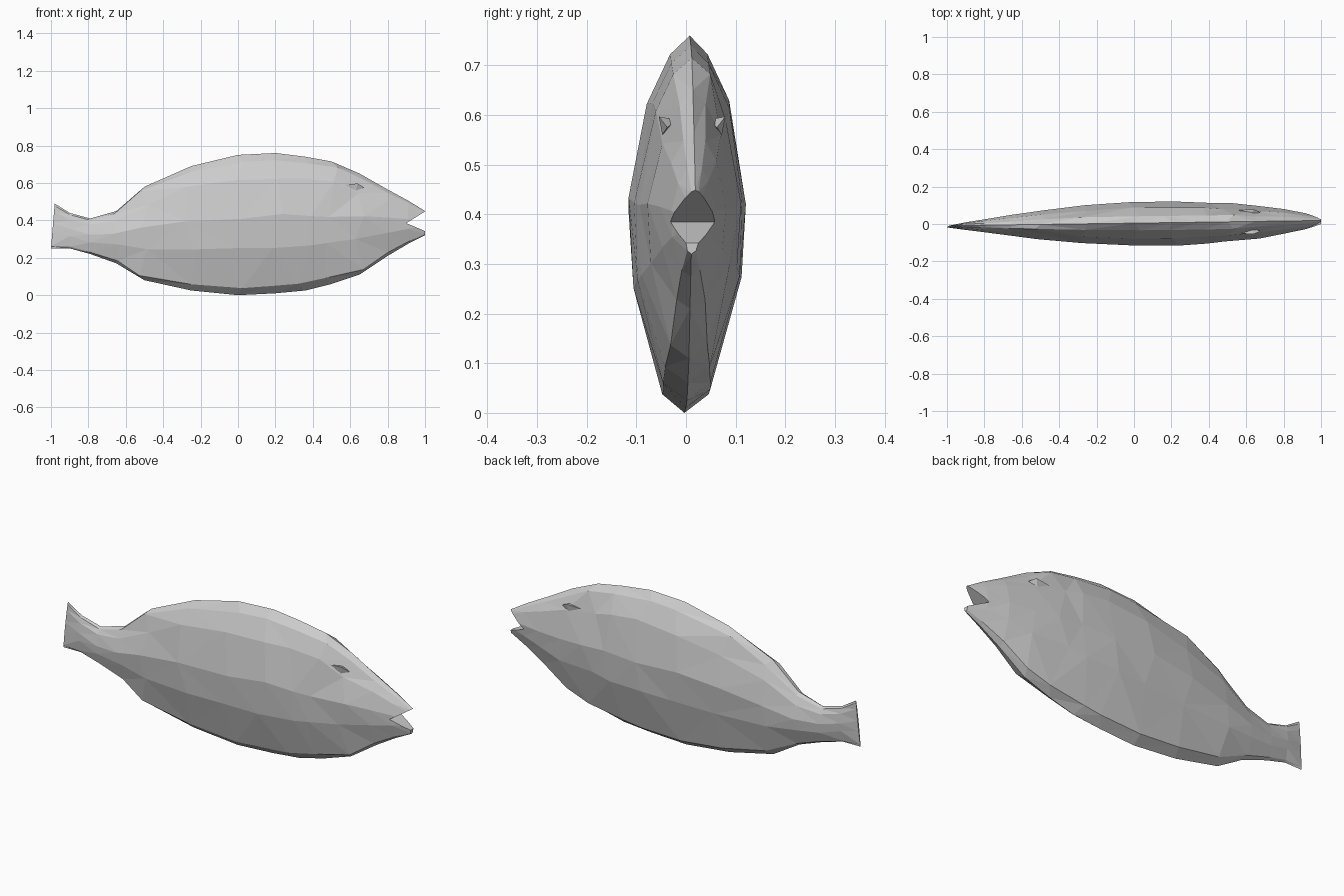
import bpy
import bmesh
import random
from mathutils import Vector

random.seed(4)
default_cube = bpy.data.objects.get("Cube")
if default_cube:
    bpy.data.objects.remove(default_cube, do_unlink=True)

grey = bpy.data.materials.new("fish grey")
grey.use_nodes = True
shade = (0.6, 0.6, 0.6, 1)
grey.diffuse_color = shade
grey.node_tree.nodes["Principled BSDF"].inputs["Base Color"].default_value = shade


def make_object(name, bm):
    bmesh.ops.recalc_face_normals(bm, faces=bm.faces)
    mesh = bpy.data.meshes.new(name)
    bm.to_mesh(mesh)
    bm.free()
    mesh.materials.append(grey)
    obj = bpy.data.objects.new(name, mesh)
    bpy.context.collection.objects.link(obj)
    return obj


def centre_line(x, fraction):
    """Slight sideways lean of the fish along its length and height."""
    return 0.014 * x + 0.008 * (fraction - 0.4)


# Body stations from tail to snout: x, belly height, back height, half width
stations = [
    (-1, .25, .49, .004), (-.9, .25, .44, .02), (-.79, .22, .41, .035),
    (-.65, .17, .45, .055), (-.5, .08, .58, .076), (-.25, .025, .69, .1),
    (0, 0, .75, .117), (.2, .01, .76, .117), (.36, .025, .74, .11),
    (.5, .06, .715, .102), (.65, .11, .65, .085), (.8, .21, .565, .066),
    (.91, .275, .505, .044), (1, .32, .45, .02),
]

# Half of the cross-section: height fraction and width fraction
half_ring = [(.05, .42), (.34, .91), (.56, 1), (.82, .7), (.95, .34)]


def ring_points(station):
    x, low, high, width = station
    outline = [(0, 0)] + half_ring + [(1, 0)]
    outline += [(f, -w) for f, w in reversed(half_ring)]
    points = []
    for fraction, w in outline:
        # Irregular facets on the flanks, a true outline on back and belly
        wobble = 0.12 * width if w else 0
        px = x + random.uniform(-3, 3) * wobble * (abs(x) < .7)
        px += 0.02 * fraction * (x == -1)
        py = centre_line(x, fraction) + w * width
        py += random.uniform(-.3, .3) * wobble
        pz = low + (high - low) * fraction
        pz += random.uniform(-1, 1) * wobble * (.2 < fraction < .9)
        points.append(Vector((px, py, pz)))
    return points


bm = bmesh.new()
rings = [[bm.verts.new(p) for p in ring_points(s)] for s in stations]
count = len(rings[0])
for first, second in zip(rings, rings[1:]):
    for i in range(count):
        j = (i + 1) % count
        bm.faces.new((first[i], first[j], second[j], second[i]))
bm.faces.new(rings[0])
bm.faces.new(rings[-1])
bmesh.ops.triangulate(bm, faces=bm.faces, quad_method='SHORT_EDGE')
body = make_object("fish_body", bm)

# Open mouth: a wedge cut into the snout
bm = bmesh.new()
wedge = [(.9, .385), (1.1, .51), (1.1, .30)]
sides = [[bm.verts.new((x, y, z)) for x, z in wedge] for y in (-.2, .2)]
bm.faces.new(sides[0])
bm.faces.new(sides[1])
for i in range(3):
    j = (i + 1) % 3
    bm.faces.new((sides[0][i], sides[0][j], sides[1][j], sides[1][i]))
cutter = make_object("mouth_cutter", bm)
cutter.hide_render = True
cut = body.modifiers.new("mouth", 'BOOLEAN')
cut.operation = 'DIFFERENCE'
cut.solver = 'EXACT'
cut.object = cutter
bpy.context.view_layer.objects.active = body
bpy.ops.object.modifier_apply(modifier=cut.name)
bpy.data.objects.remove(cutter, do_unlink=True)


# Eye brows: small angular ridges on both sides of the head
def add_brow(name, side):
    bm = bmesh.new()
    y = centre_line(.65, .8)
    rear = bm.verts.new((.56, y + side * .062, .59))
    crest = bm.verts.new((.64, y + side * .067, .597))
    front = bm.verts.new((.675, y + side * .05, .575))
    under = bm.verts.new((.63, y + side * .06, .56))
    inner = bm.verts.new((.62, y + side * .03, .59))
    for face in ((rear, crest, under), (crest, front, under),
                 (rear, inner, crest), (crest, inner, front),
                 (rear, under, inner), (under, front, inner)):
        bm.faces.new(face)
    make_object(name, bm)


add_brow("left_brow", 1)
add_brow("right_brow", -1)
